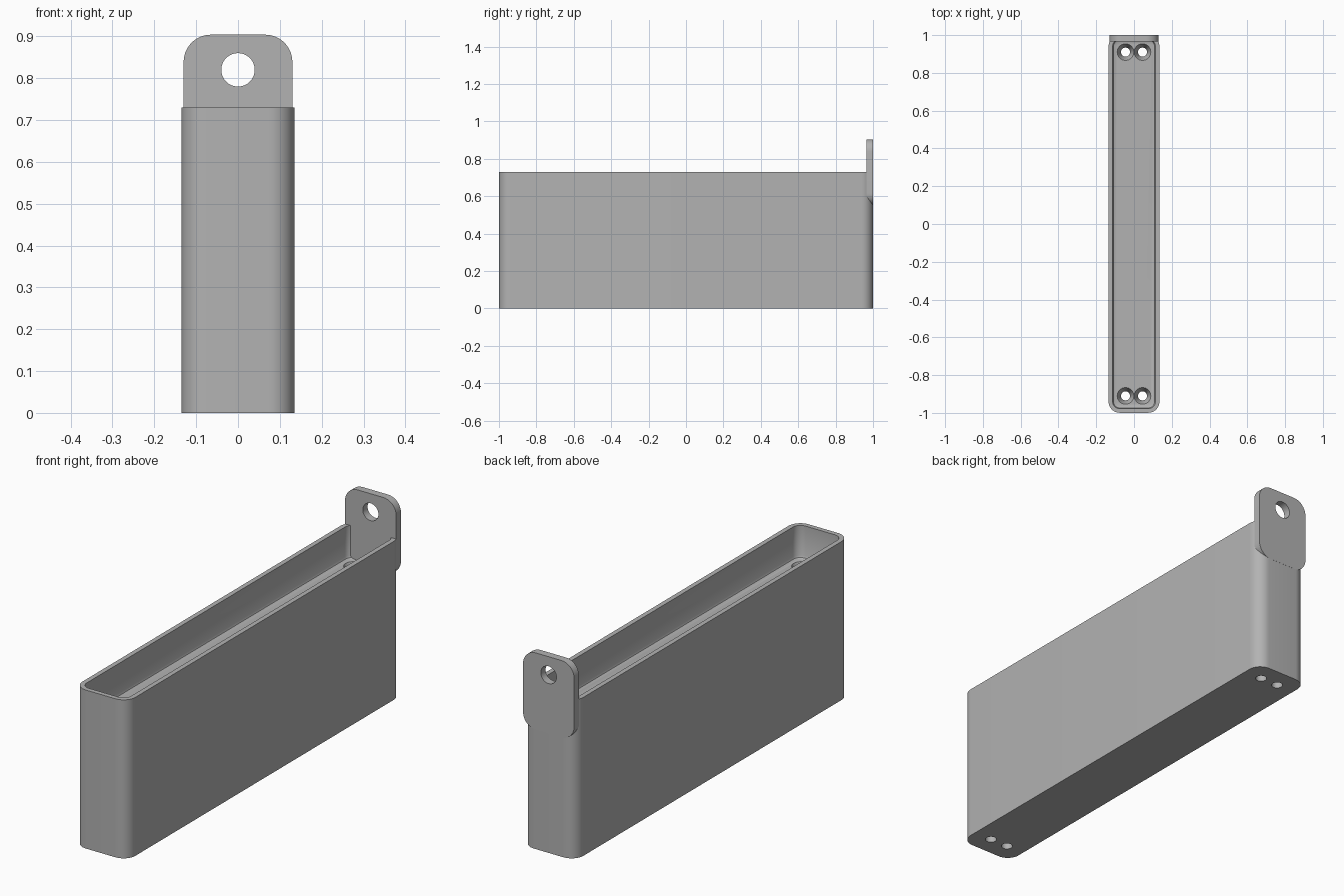
import bpy
import bmesh
from math import sin, cos, pi, radians
from mathutils import Matrix

cube = bpy.data.objects.get("Cube")
if cube:
    bpy.data.objects.remove(cube, do_unlink=True)

grey = bpy.data.materials.new("matte grey")
grey.use_nodes = True
colour = (0.45, 0.45, 0.45, 1)
grey.diffuse_color = colour
grey.node_tree.nodes["Principled BSDF"].inputs["Base Color"].default_value = colour

HALF_X, HALF_Y, RIM, FLOOR = 0.135, 0.9995, 0.73, 0.58
WALL, CORNER = 0.022, 0.06


def rounded_rect(hx, hy, r, z, steps=10):
    """Closed loop of points around a rounded rectangle."""
    pts = []
    for i, (sx, sy) in enumerate([(1, 1), (-1, 1), (-1, -1), (1, -1)]):
        for k in range(steps + 1):
            a = (i + k / steps) * pi / 2
            pts.append((sx * (hx - r) + r * cos(a), sy * (hy - r) + r * sin(a), z))
    return pts


def circle(r, z, n=32):
    return [(r * cos(2 * pi * k / n), r * sin(2 * pi * k / n), z) for k in range(n)]


def loft(name, loops, matrix=Matrix()):
    """Skin a stack of loops and cap both ends."""
    bm = bmesh.new()
    rings = [[bm.verts.new(matrix @ Matrix.Translation(p).translation) for p in loop]
             for loop in loops]
    for a, b in zip(rings, rings[1:]):
        for i in range(len(a)):
            j = (i + 1) % len(a)
            bm.faces.new((a[i], a[j], b[j], b[i]))
    bm.faces.new(rings[0][::-1])
    bm.faces.new(rings[-1])
    bmesh.ops.recalc_face_normals(bm, faces=bm.faces)
    mesh = bpy.data.meshes.new(name)
    bm.to_mesh(mesh)
    bm.free()
    mesh.materials.append(grey)
    obj = bpy.data.objects.new(name, mesh)
    bpy.context.collection.objects.link(obj)
    return obj


def cut(obj, cutter):
    mod = obj.modifiers.new("hole", "BOOLEAN")
    mod.operation, mod.solver, mod.object = "DIFFERENCE", "EXACT", cutter
    bpy.context.view_layer.objects.active = obj
    bpy.ops.object.modifier_apply(modifier=mod.name)
    bpy.data.objects.remove(cutter, do_unlink=True)


def smooth(obj):
    bpy.ops.object.select_all(action="DESELECT")
    obj.select_set(True)
    bpy.context.view_layer.objects.active = obj
    bpy.ops.object.shade_smooth_by_angle(angle=radians(30))


# Tray body: outer shell, rim, shallow recess with a bevelled floor edge
def inset(d, z):
    return rounded_rect(HALF_X - d, HALF_Y - d, CORNER - d, z)


body = loft("tray_body", [inset(0, 0), inset(0, RIM), inset(WALL, RIM),
                          inset(WALL, FLOOR + 0.012), inset(WALL + 0.004, FLOOR + 0.004),
                          inset(WALL + 0.012, FLOOR)])

# Countersunk screw holes through the base, two at each end
for x in (-0.045, 0.045):
    for y in (-0.91, 0.91):
        cut(body, loft("screw_cutter",
                       [circle(0.024, -0.1), circle(0.024, FLOOR - 0.04),
                        circle(0.044, FLOOR), circle(0.044, FLOOR + 0.05)],
                       Matrix.Translation((x, y, 0))))
smooth(body)

# Hanging tab on the back end, with its round hole
upright = Matrix.Translation((0, 1, 0.727)) @ Matrix.Rotation(pi / 2, 4, "X")
tab = loft("hanging_tab", [rounded_rect(0.13, 0.177, 0.065, z) for z in (0, 0.035)], upright)
hole = Matrix.Translation((0, 1, 0.82)) @ Matrix.Rotation(pi / 2, 4, "X")
cut(tab, loft("tab_cutter", [circle(0.04, -0.1), circle(0.04, 0.1)], hole))
smooth(tab)
